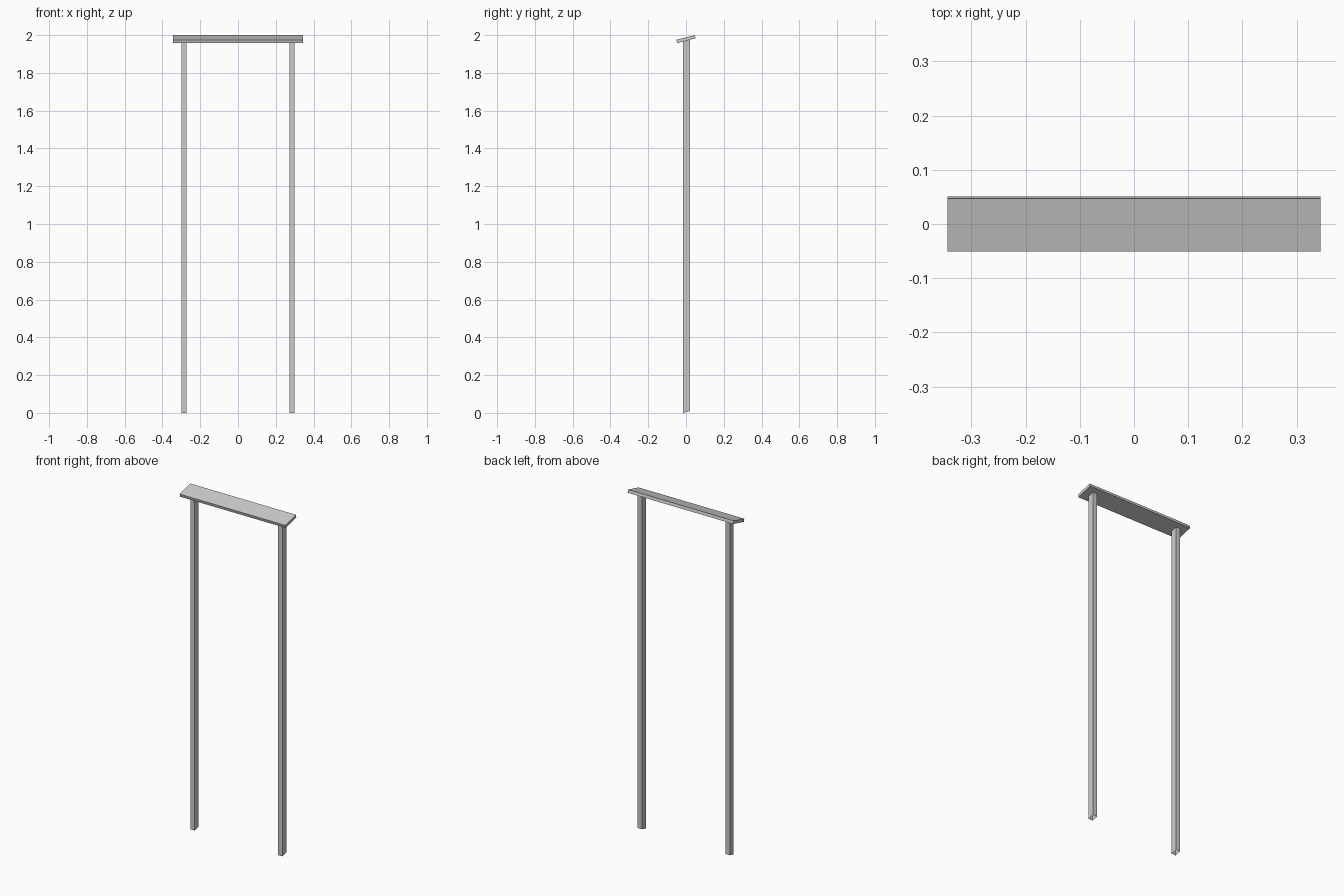
import bpy, bmesh, math

if "Cube" in bpy.data.objects:
    bpy.data.objects.remove(bpy.data.objects["Cube"])

TILT = math.radians(14.3)
SLOPE = math.tan(TILT)


def make_object(name, bm):
    bmesh.ops.recalc_face_normals(bm, faces=bm.faces[:])
    mesh = bpy.data.meshes.new(name)
    bm.to_mesh(mesh)
    bm.free()
    obj = bpy.data.objects.new(name, mesh)
    bpy.context.collection.objects.link(obj)
    return obj


def box(sx, sy, sz):
    bm = bmesh.new()
    bmesh.ops.create_cube(bm, size=1)
    bmesh.ops.scale(bm, vec=(sx, sy, sz), verts=bm.verts[:])
    return bm


# Top board, tilted so the back edge is higher
board = make_object("top_board", box(0.688, 0.101, 0.0178))
board.location = (0, 0, 1.9789)
board.rotation_euler.x = TILT

# Two upright posts: open tubes whose ends are cut parallel to the board
BOTTOM_MID, TOP_MID, Y_MID = 0.0046, 1.9705, 0.003
for side, x in (("left", -0.286), ("right", 0.286)):
    bm = box(0.028, 0.036, TOP_MID - BOTTOM_MID)
    caps = [f for f in bm.faces if abs(f.normal.z) > 0.5]
    bmesh.ops.delete(bm, geom=caps, context='FACES_ONLY')
    for v in bm.verts:
        v.co.z += v.co.y * SLOPE
    post = make_object(side + "_post", bm)
    post.location = (x, Y_MID, (TOP_MID + BOTTOM_MID) / 2)
